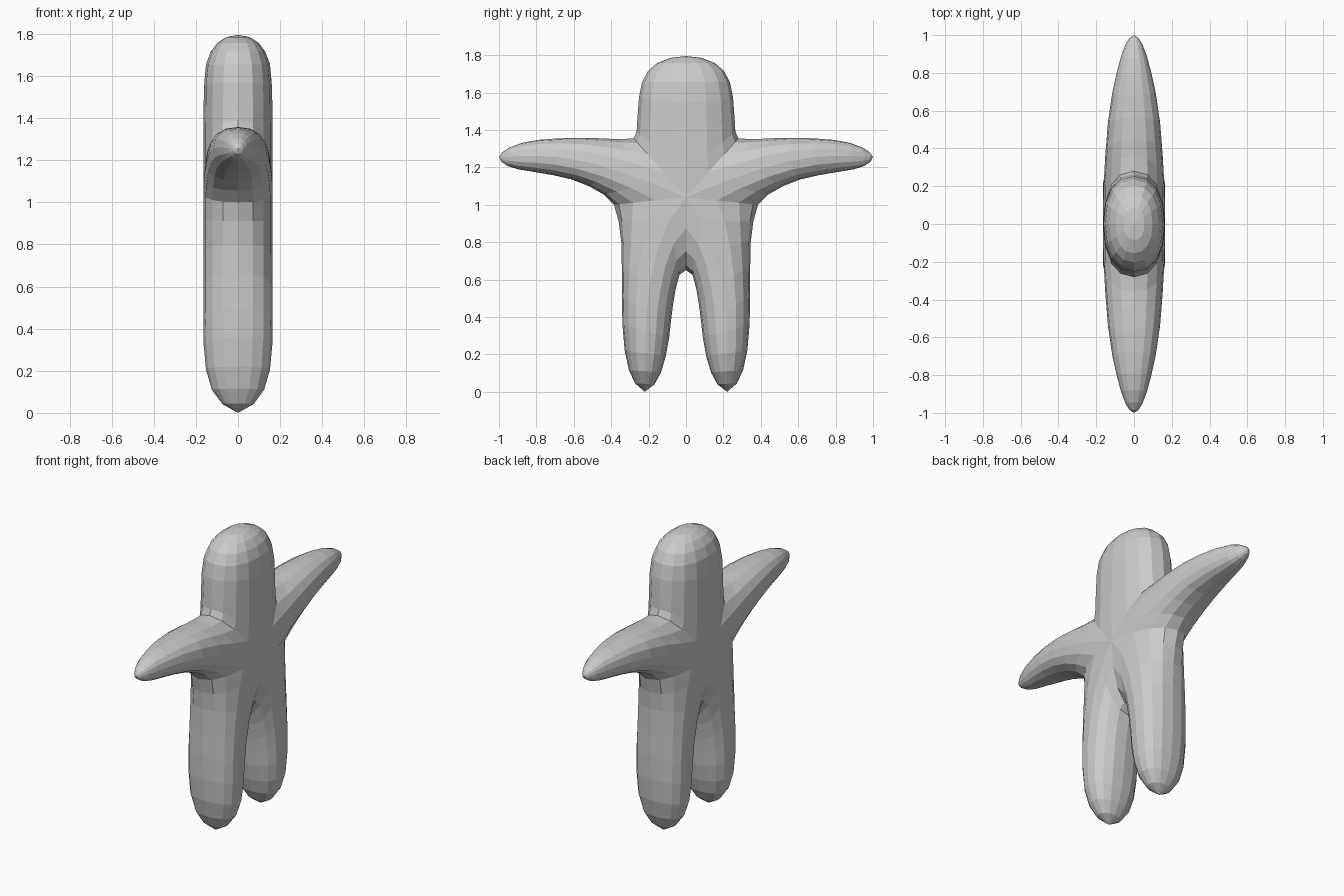
import bpy, bmesh, math
from mathutils import Vector

cube = bpy.data.objects.get("Cube")
if cube:
    bpy.data.objects.remove(cube, do_unlink=True)

SEG = 8                        # facets across each half of a limb
CENTRE = Vector((0.0, 1.04))   # hub (y, z) where all five limbs meet

grey = bpy.data.materials.new("plain grey")
grey.use_nodes = True
COLOUR = (0.6, 0.6, 0.6, 1)
grey.diffuse_color = COLOUR
grey.node_tree.nodes["Principled BSDF"].inputs["Base Color"].default_value = COLOUR

# Each section: edge A (y, z), edge B (y, z), half thickness, pull of the ridge to the hub
HEAD = [
    ((-.28, 1.355), (.28, 1.355), .165, 1),
    ((-.264, 1.39), (.264, 1.39), .165, .6),
    ((-.259, 1.47), (.259, 1.47), .164, .25),
    ((-.252, 1.57), (.252, 1.57), .162, .05),
    ((-.235, 1.655), (.235, 1.655), .152, 0),
    ((-.203, 1.715), (.203, 1.715), .130, 0),
    ((-.155, 1.757), (.155, 1.757), .098, 0),
    ((-.085, 1.785), (.085, 1.785), .055, 0),
]
ARM = [
    ((.28, 1.355), (.385, 1.0), .165, 1),
    ((.36, 1.350), (.44, 1.055), .162, .55),
    ((.45, 1.355), (.52, 1.10), .152, .25),
    ((.56, 1.358), (.61, 1.135), .138, .08),
    ((.68, 1.355), (.71, 1.158), .115, 0),
    ((.79, 1.347), (.81, 1.175), .092, 0),
    ((.88, 1.330), (.90, 1.190), .068, 0),
    ((.945, 1.305), (.955, 1.208), .045, 0),
    ((.982, 1.280), (.987, 1.230), .024, 0),
]
LEG = [
    ((.385, 1.0), (0, .65), .165, 1),
    ((.36, .91), (.035, .625), .165, .55),
    ((.346, .80), (.055, .55), .165, .25),
    ((.343, .66), (.07, .46), .165, .08),
    ((.343, .50), (.08, .38), .165, 0),
    ((.340, .36), (.09, .29), .163, 0),
    ((.328, .22), (.108, .19), .152, 0),
    ((.305, .115), (.133, .105), .124, 0),
    ((.272, .045), (.168, .04), .075, 0),
]


def power(v, e=.88):
    return math.copysign(abs(v) ** e, v)


def section(bm, a, b, half, pull, side):
    """Closed rounded ring from edge A over the ridge to edge B and back."""
    a, b = Vector(a), Vector(b)
    mid = ((a + b) / 2).lerp(CENTRE, pull)
    ring = []
    for i in range(2 * SEG):
        t = math.pi * i / SEG
        c, s = power(math.cos(t)), power(math.sin(t))
        p = mid + ((a if c > 0 else b) - mid) * abs(c)
        ring.append(bm.verts.new((half * s, side * p.x, p.y)))
    return ring


def limb(bm, sections, tip, side=1):
    """Bridge the rings of one limb and close its end."""
    rings = [section(bm, *s, side) for s in sections]
    n = 2 * SEG
    for r0, r1 in zip(rings, rings[1:]):
        for i in range(n):
            j = (i + 1) % n
            bm.faces.new((r0[i], r0[j], r1[j], r1[i]))
    end = bm.verts.new((0, side * tip[0], tip[1]))
    for i in range(n):
        bm.faces.new((rings[-1][i], rings[-1][(i + 1) % n], end))


# Head, paired arms and paired legs, welded along their shared seams
bm = bmesh.new()
limb(bm, HEAD, (0, 1.795))
for side in (1, -1):
    limb(bm, ARM, (1.0, 1.255), side)
    limb(bm, LEG, (.22, 0), side)
bmesh.ops.remove_doubles(bm, verts=bm.verts, dist=.0005)
bmesh.ops.recalc_face_normals(bm, faces=bm.faces)

mesh = bpy.data.meshes.new("figure_body")
bm.to_mesh(mesh)
bm.free()
mesh.materials.append(grey)
body = bpy.data.objects.new("figure_body", mesh)
bpy.context.collection.objects.link(body)
